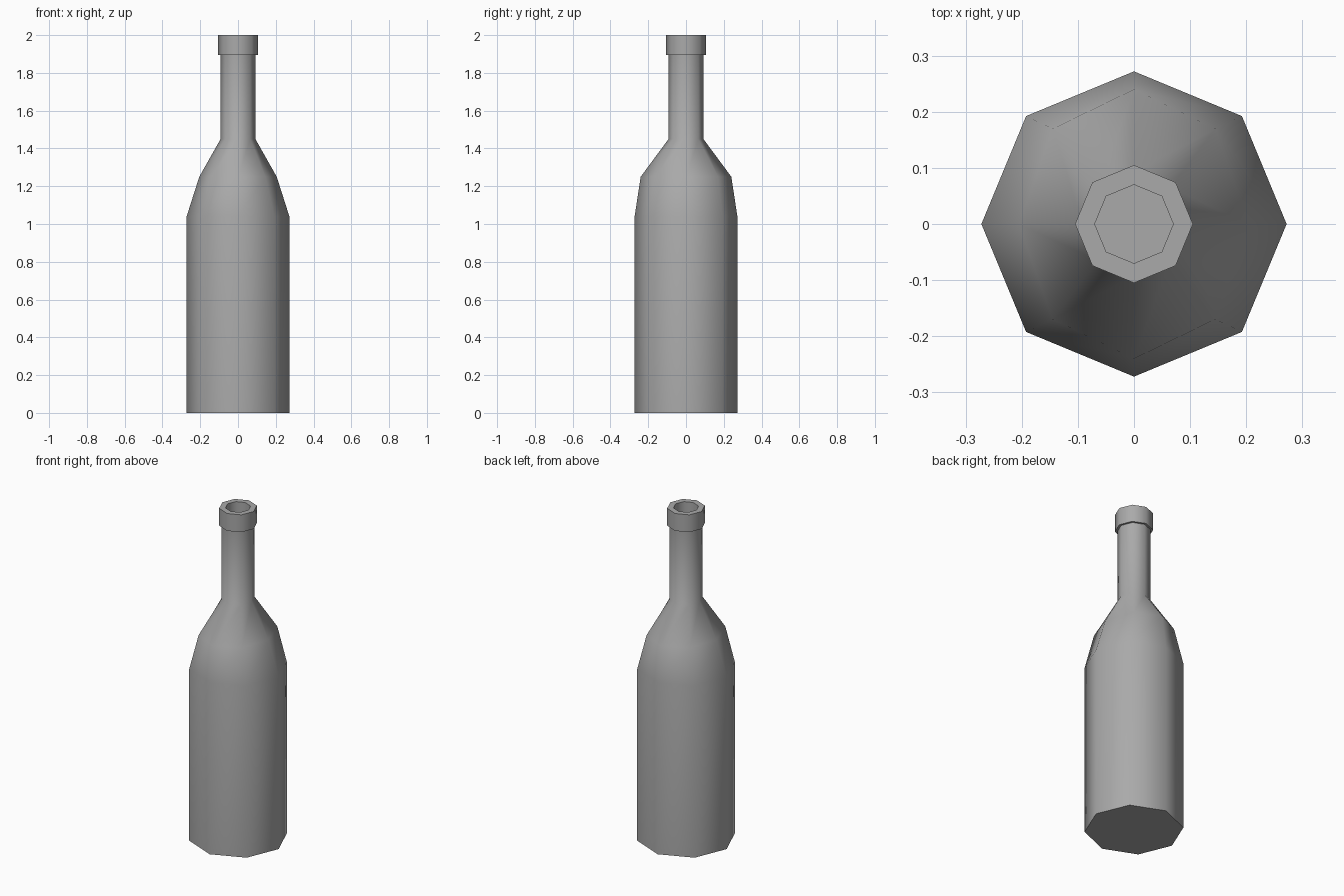
import bpy, bmesh, math

old = bpy.data.objects.get("Cube")
if old:
    bpy.data.objects.remove(old, do_unlink=True)

SIDES = 8

gray = bpy.data.materials.new("bottle gray")
gray.use_nodes = True
color = (0.4, 0.4, 0.4, 1)
gray.diffuse_color = color
gray.node_tree.nodes["Principled BSDF"].inputs["Base Color"].default_value = color

# Rings from base to mouth: x radius, y radius, height
rings = [
    (0.272, 0.272, 0.0),     # base
    (0.272, 0.272, 1.04),    # top of body
    (0.205, 0.24, 1.25),     # oval shoulder
    (0.092, 0.092, 1.45),    # bottom of neck
    (0.092, 0.092, 1.895),   # top of neck
    (0.105, 0.105, 1.895),   # collar
    (0.105, 0.105, 2.0),
    (0.07, 0.07, 2.0),       # mouth
    (0.07, 0.07, 1.895),     # floor of the mouth
]

bm = bmesh.new()
loops = []
for rx, ry, z in rings:
    angles = [math.tau * i / SIDES for i in range(SIDES)]
    loops.append([bm.verts.new((rx * math.cos(a), ry * math.sin(a), z)) for a in angles])
for low, high in zip(loops, loops[1:]):
    for i in range(SIDES):
        j = (i + 1) % SIDES
        bm.faces.new((low[i], low[j], high[j], high[i]))
bm.faces.new(loops[0][::-1])
bm.faces.new(loops[-1])
bmesh.ops.recalc_face_normals(bm, faces=bm.faces)

mesh = bpy.data.meshes.new("bottle")
bm.to_mesh(mesh)
bm.free()
mesh.materials.append(gray)
bottle = bpy.data.objects.new("bottle", mesh)
bpy.context.collection.objects.link(bottle)

# Smooth sides, crisp base and collar edges
bpy.ops.object.select_all(action="DESELECT")
bottle.select_set(True)
bpy.context.view_layer.objects.active = bottle
bpy.ops.object.shade_smooth_by_angle(angle=math.radians(60))
